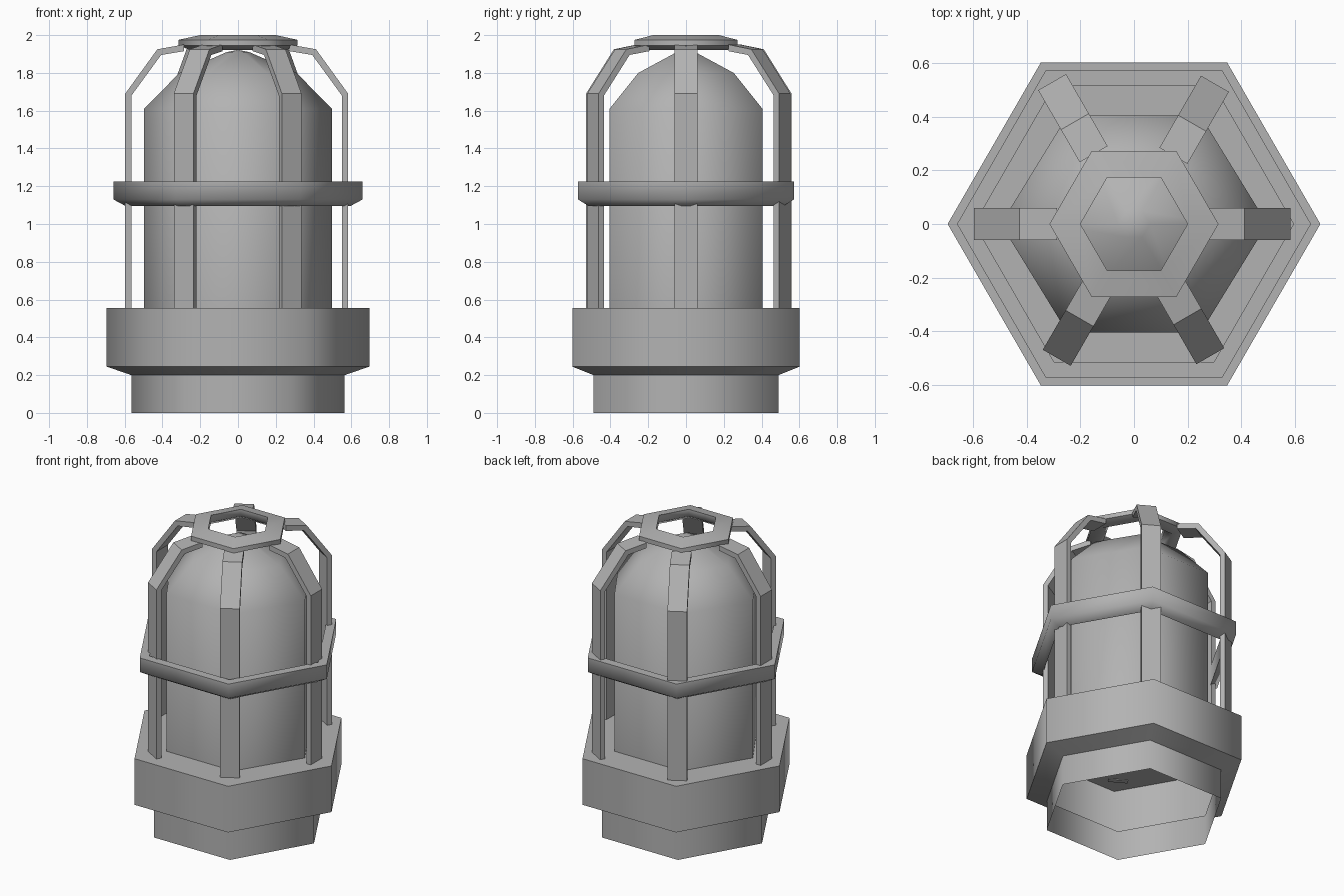
import bpy, bmesh, math

old = bpy.data.objects.get("Cube")
if old:
    bpy.data.objects.remove(old, do_unlink=True)

SIDES = 6
grey = bpy.data.materials.new("plain_grey")
grey.use_nodes = True
COLOUR = (0.45, 0.45, 0.45, 1)
grey.diffuse_color = COLOUR
grey.node_tree.nodes["Principled BSDF"].inputs["Base Color"].default_value = COLOUR


def finish(bm, name, angle):
    bmesh.ops.recalc_face_normals(bm, faces=bm.faces)
    mesh = bpy.data.meshes.new(name)
    bm.to_mesh(mesh)
    bm.free()
    mesh.materials.append(grey)
    obj = bpy.data.objects.new(name, mesh)
    bpy.context.collection.objects.link(obj)
    bpy.ops.object.select_all(action="DESELECT")
    obj.select_set(True)
    bpy.context.view_layer.objects.active = obj
    bpy.ops.object.shade_smooth_by_angle(angle=math.radians(angle))
    return obj


def lathe(name, profile, closed=False, cap_top=False, y_scale=1.0):
    """Turn a (radius, z) profile into a six-sided body with corners on x."""
    bm = bmesh.new()
    rings = []
    for r, z in profile:
        ring = []
        for i in range(SIDES):
            a = math.tau * i / SIDES
            ring.append(bm.verts.new((r * math.cos(a), r * math.sin(a) * y_scale, z)))
        rings.append(ring)
    pairs = list(zip(rings, rings[1:]))
    if closed:
        pairs.append((rings[-1], rings[0]))
    for low, high in pairs:
        for i in range(SIDES):
            j = (i + 1) % SIDES
            bm.faces.new((low[i], low[j], high[j], high[i]))
    if cap_top:
        bm.faces.new(rings[-1])
    bmesh.ops.remove_doubles(bm, verts=bm.verts, dist=0.0001)
    return finish(bm, name, 65)


def cage_bar(name, angle):
    """Bent flat bar, extruded sideways and turned to its corner."""
    outer = [(0.59, 0.55), (0.59, 1.69), (0.42, 1.925), (0.28, 1.95)]
    inner = [(0.28, 1.915), (0.40, 1.895), (0.557, 1.68), (0.557, 0.55)]
    c, s = math.cos(angle), math.sin(angle)
    shift = 0.02 * s - 0.007 * c      # the cage sits slightly off centre
    half = 0.06
    bm = bmesh.new()
    sides = []
    for w in (-half, half):
        sides.append([bm.verts.new(((r + shift) * c - w * s, (r + shift) * s + w * c, z))
                      for r, z in outer + inner])
    n = len(sides[0])
    for i in range(n):
        j = (i + 1) % n
        bm.faces.new((sides[0][i], sides[0][j], sides[1][j], sides[1][i]))
    # side walls as quads along the bar
    for side in sides:
        for i in range(len(outer) - 1):
            bm.faces.new((side[i], side[i + 1], side[n - 2 - i], side[n - 1 - i]))
    return finish(bm, name, 30)


# Hollow base: collar, flare and wide housing, open underneath
lathe("base_housing", [(0.565, 0), (0.565, 0.2), (0.695, 0.245), (0.695, 0.555)], cap_top=True)

# Domed lamp cover
lathe("lamp_dome", [(0.497, 0.556), (0.497, 1.61), (0.31, 1.8), (0.06, 1.91), (0, 1.922)],
      y_scale=0.94)

# Guard ring around the cage
lathe("guard_ring", [(0.595, 1.095), (0.66, 1.13), (0.66, 1.225), (0.595, 1.225)], closed=True)

# Crown ring joining the bars
lathe("crown_ring", [(0.2, 2.0), (0.315, 1.975), (0.315, 1.945), (0.25, 1.92), (0.2, 1.955)],
      closed=True)

# Six cage bars
for k in range(SIDES):
    cage_bar(f"cage_bar_{k + 1}", math.tau * k / SIDES)
